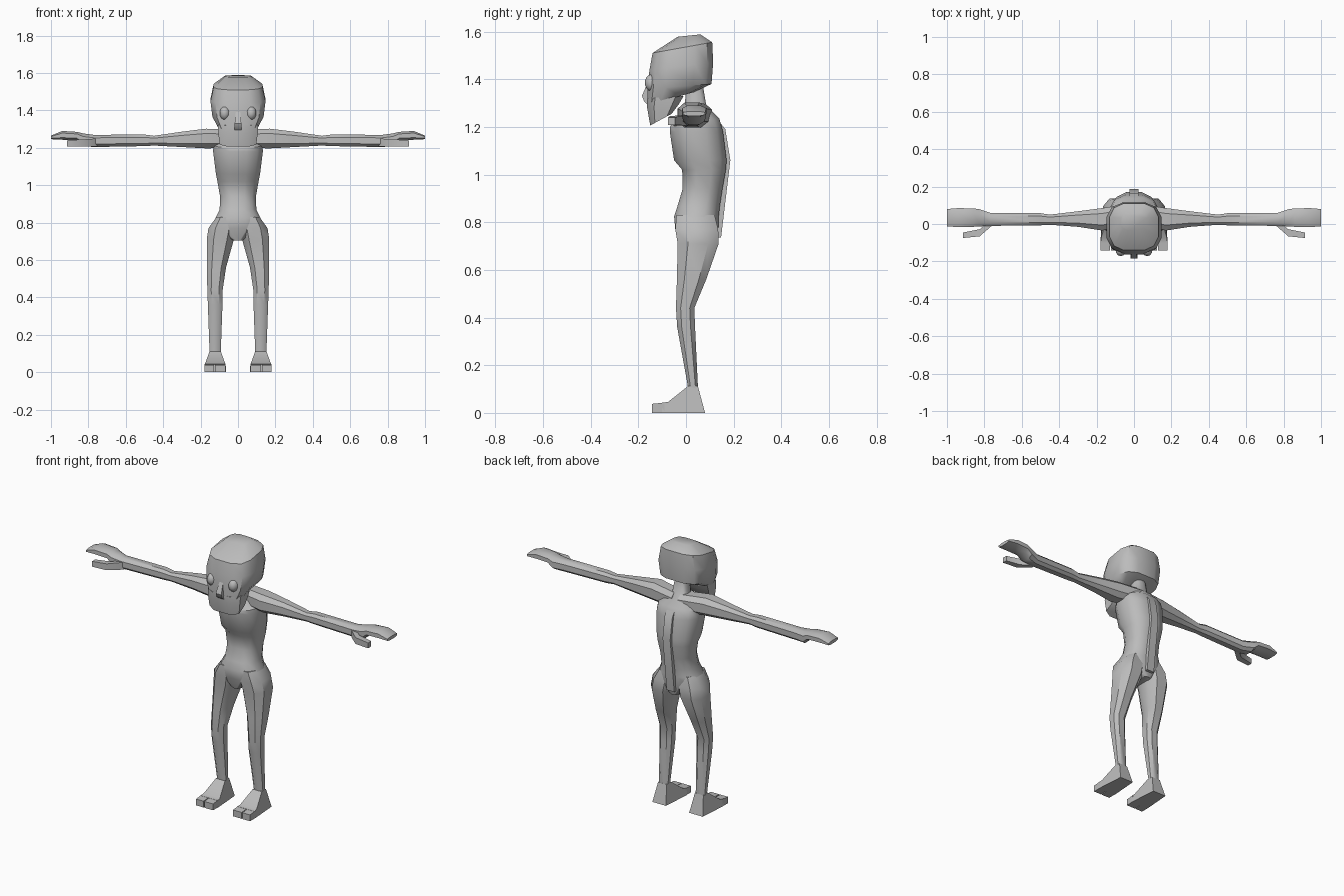
import bpy, bmesh, math
from mathutils import Vector

skin = bpy.data.materials.new("grey")
skin.diffuse_color = (0.5, 0.5, 0.5, 1)


def finish(name, bm, sharp=0.7):
    bmesh.ops.remove_doubles(bm, verts=bm.verts, dist=0.0005)
    bmesh.ops.recalc_face_normals(bm, faces=bm.faces)
    for f in bm.faces:
        f.smooth = True
    for e in bm.edges:
        e.smooth = e.calc_face_angle(0) < sharp
    me = bpy.data.meshes.new(name)
    bm.to_mesh(me)
    bm.free()
    me.materials.append(skin)
    ob = bpy.data.objects.new(name, me)
    bpy.context.collection.objects.link(ob)
    return ob


def ring(a, b, w, n=8, p=0.8):
    """Rounded ring spanning from a to b, with half-width vector w."""
    a, b, w = Vector(a), Vector(b), Vector(w)
    pts = []
    for i in range(n):
        t = 2 * math.pi * (i + 0.5) / n
        c, s = math.cos(t), math.sin(t)
        k = math.cos(math.pi / n)
        c, s = (math.copysign(min(1, abs(v) / k) ** p, v) for v in (c, s))
        pts.append((a + b) / 2 + (a - b) / 2 * c + w * s)
    return pts


def loft(name, rings, sharp=0.7):
    bm = bmesh.new()
    loops = [[bm.verts.new(p) for p in r] for r in rings]
    for lo, hi in zip(loops, loops[1:]):
        for i in range(len(lo)):
            j = (i + 1) % len(lo)
            bm.faces.new((lo[i], lo[j], hi[j], hi[i]))
    bm.faces.new(loops[0])
    bm.faces.new(loops[-1])
    return finish(name, bm, sharp)


def prism(name, profile, x=0):
    """Side profile of (y, z, half width) widened along x."""
    return loft(name, [[(x + s * w, y, z) for y, z, w in profile] for s in (-1, 1)], 0.6)


def upright(name, rows, n=12, p=0.8):
    """Rows of front y, front z, back y, back z, half width."""
    return loft(name, [ring((0, a, b), (0, c, d), (w, 0, 0), n, p) for a, b, c, d, w in rows])


def limb(name, rows, s, n=8, p=0.75):
    """Rows of x, y low, y high, z low, z high."""
    return loft(name, [ring((s * x, a, (c + d) / 2), (s * x, b, (c + d) / 2),
                            (0, 0, (d - c) / 2), n, p) for x, a, b, c, d in rows])


# Torso with neck and pelvis
upright("torso", [
    (0.0, 1.38, 0.07, 1.38, 0.035),
    (-0.005, 1.28, 0.085, 1.29, 0.05),
    (-0.068, 1.20, 0.14, 1.235, 0.13),
    (-0.068, 1.18, 0.155, 1.18, 0.133),
    (-0.05, 1.06, 0.17, 1.06, 0.118),
    (-0.016, 1.02, 0.167, 1.02, 0.11),
    (-0.014, 0.94, 0.153, 0.94, 0.096),
    (-0.035, 0.87, 0.142, 0.87, 0.098),
    (-0.05, 0.825, 0.137, 0.825, 0.12),
    (-0.045, 0.77, 0.135, 0.77, 0.14),
    (-0.03, 0.705, 0.125, 0.705, 0.03)])

# Raised spine strip
outer = [(0.09, 1.285), (0.165, 1.19), (0.186, 1.06), (0.147, 0.735)]
inner = [(y - 0.045, z) for y, z in reversed(outer)]
prism("spine", [(y, z, 0.025) for y, z in outer + inner])

# Head, jaw, nose
upright("head", [
    (-0.035, 1.578, 0.06, 1.588, 0.07),
    (-0.14, 1.51, 0.11, 1.555, 0.13),
    (-0.153, 1.44, 0.114, 1.47, 0.147),
    (-0.162, 1.36, 0.107, 1.38, 0.137),
    (-0.163, 1.29, 0.03, 1.345, 0.105)], p=0.65)
upright("jaw", [
    (-0.163, 1.32, -0.01, 1.33, 0.108),
    (-0.163, 1.28, -0.03, 1.295, 0.106),
    (-0.15, 1.206, -0.06, 1.255, 0.098)], n=8, p=0.65)
prism("nose", [(-0.15, 1.41, 0.01), (-0.185, 1.33, 0.018),
               (-0.175, 1.305, 0.02), (-0.15, 1.285, 0.02)])

for side, s in (("left", 1), ("right", -1)):
    # Eye
    bm = bmesh.new()
    bmesh.ops.create_uvsphere(bm, u_segments=10, v_segments=7, radius=1)
    for v in bm.verts:
        v.co = Vector((s * 0.071 + v.co.x * 0.028, -0.143 + v.co.y * 0.03, 1.385 + v.co.z * 0.036))
    finish(side + "_eye", bm)

    # Arm with mitten hand
    limb(side + "_arm", [
        (0.02, 0.0, 0.11, 1.2, 1.295),
        (0.17, -0.035, 0.085, 1.197, 1.302),
        (0.30, -0.015, 0.068, 1.204, 1.286),
        (0.45, -0.004, 0.05, 1.212, 1.264),
        (0.50, -0.007, 0.058, 1.209, 1.271),
        (0.77, -0.01, 0.06, 1.204, 1.269),
        (0.83, -0.013, 0.08, 1.21, 1.277),
        (0.86, -0.015, 0.083, 1.24, 1.285),
        (0.94, -0.017, 0.085, 1.243, 1.29),
        (1.0, -0.012, 0.08, 1.246, 1.265)], s)

    # Thumb
    limb(side + "_thumb", [
        (0.755, -0.005, 0.03, 1.206, 1.25),
        (0.825, -0.066, -0.028, 1.207, 1.245),
        (0.915, -0.075, -0.046, 1.208, 1.24)], s, 4, 1)

    # Leg
    leg = [(0.83, 0.03, 0.115, -0.04, 0.12), (0.77, 0.01, 0.158, -0.045, 0.135),
           (0.71, 0.022, 0.167, -0.035, 0.137), (0.56, 0.064, 0.166, -0.038, 0.085),
           (0.44, 0.082, 0.164, -0.042, 0.035), (0.36, 0.083, 0.161, -0.037, 0.038),
           (0.11, 0.092, 0.152, 0.008, 0.05), (0.05, 0.092, 0.152, 0.008, 0.05)]
    loft(side + "_leg", [ring((s * (i + o) / 2, f, z), (s * (i + o) / 2, b, z),
                              ((o - i) / 2, 0, 0)) for z, i, o, f, b in leg])

    # Foot with two toes
    prism(side + "_foot", [(-0.1, 0, 0.058), (-0.1, 0.043, 0.056), (-0.075, 0.046, 0.054),
                           (0.008, 0.112, 0.03), (0.05, 0.112, 0.028),
                           (0.08, 0.0, 0.045)], s * 0.122)
    for toe, x, w in (("big_toe", 0.095, 0.029), ("outer_toe", 0.154, 0.025)):
        prism(side + "_" + toe, [(-0.142, 0, w), (-0.142, 0.038, w),
                                 (-0.09, 0.043, w), (-0.09, 0, w)], s * x)
